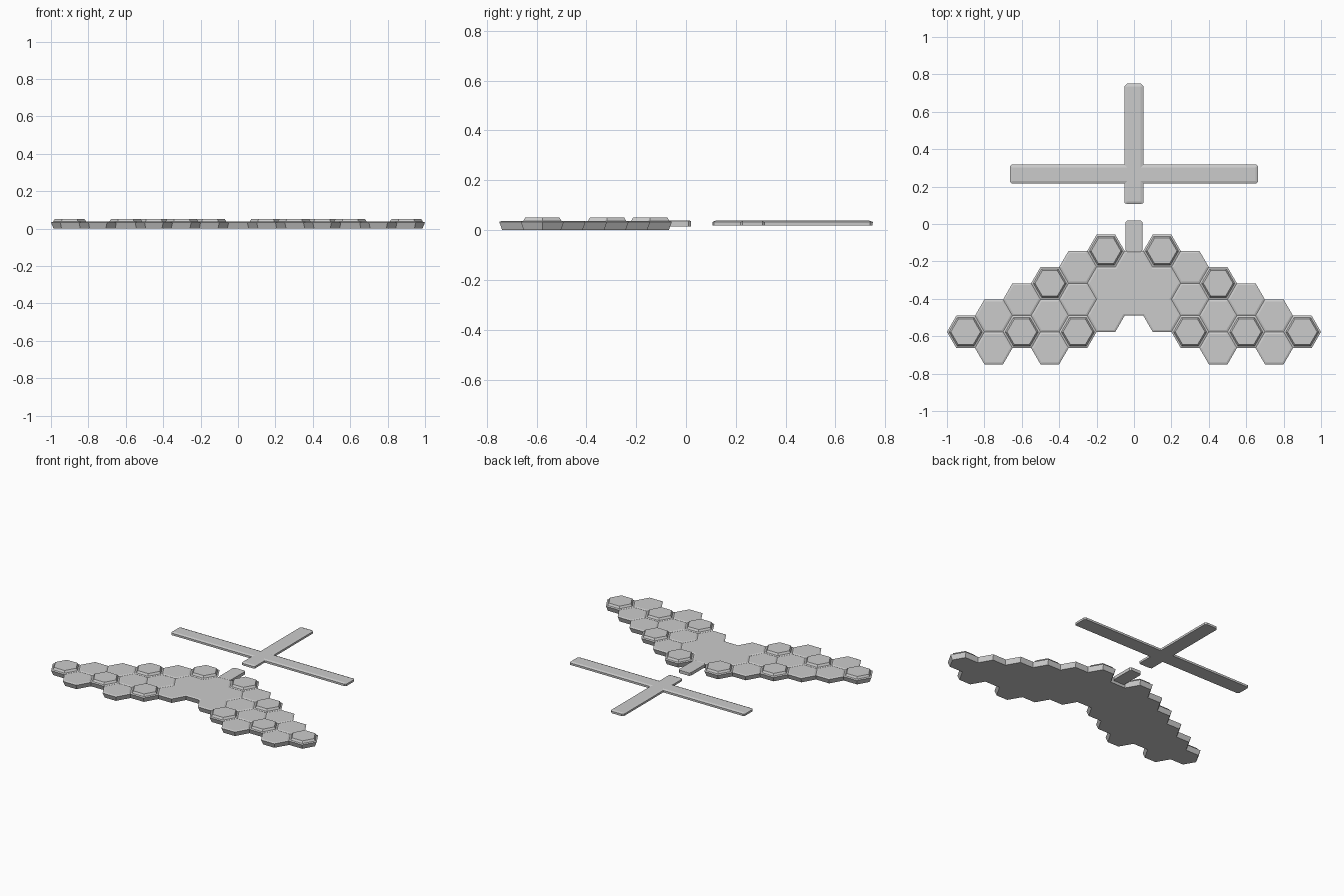
import bpy, bmesh
from math import cos, sin, pi, sqrt

if "Cube" in bpy.data.objects:
    bpy.data.objects.remove(bpy.data.objects["Cube"])

R = 0.1                      # hex circumradius
H = R * sqrt(3) / 2          # hex half height
TOP_Y = -0.75 + 8 * H        # upper edge of the innermost tiles


def set_z(faces, z):
    for v in {v for f in faces for v in f.verts}:
        v.co.z = z


def inset(bm, faces, t, z, single=False):
    """Inset faces (together or one by one) and lift them to height z."""
    if single:
        bmesh.ops.inset_individual(bm, faces=faces, thickness=t, use_even_offset=True)
    else:
        bmesh.ops.inset_region(bm, faces=faces, thickness=t,
                               use_boundary=True, use_even_offset=True)
    set_z(faces, z)


def underside(bm, z, t):
    """Add walls and a bottom to a flat sheet, drawn in by t at the bottom."""
    dup = bmesh.ops.duplicate(bm, geom=bm.verts[:] + bm.edges[:] + bm.faces[:])
    faces = [g for g in dup["geom"] if isinstance(g, bmesh.types.BMFace)]
    bmesh.ops.reverse_faces(bm, faces=faces)
    inset(bm, faces, t, z)


def finish(bm, name):
    bmesh.ops.remove_doubles(bm, verts=bm.verts[:], dist=1e-4)
    bmesh.ops.recalc_face_normals(bm, faces=bm.faces[:])
    me = bpy.data.meshes.new(name)
    bm.to_mesh(me)
    bm.free()
    bpy.context.collection.objects.link(bpy.data.objects.new(name, me))


# Honeycomb wings: tiles per column, raised tiles and the fused middle
counts = {0: 2, 1: 3, 2: 3, 3: 3, 4: 2, 5: 2, 6: 1}
raised = {(1, 0), (3, 0), (2, 2), (4, 1), (6, 0)}
fused = {(0, 0), (0, 1), (1, 1), (1, 2)}
bm = bmesh.new()
groups = {"plain": [], "raised": [], "fused": []}
tag = bm.faces.layers.int.new("kind")
for col in range(-6, 7):
    k = abs(col)
    for row in range(counts[k]):
        cy = TOP_Y - H - (k - 1 if k else 1) * H - 2 * H * row
        vs = [bm.verts.new((1.5 * R * col + R * cos(i * pi / 3),
                            cy + R * sin(i * pi / 3), 0.033)) for i in range(6)]
        f = bm.faces.new(vs)
        f[tag] = 1 if (k, row) in raised else 2 if (k, row) in fused else 0
bmesh.ops.remove_doubles(bm, verts=bm.verts[:], dist=1e-4)
plain, high, middle = [[f for f in bm.faces if f[tag] == n] for n in range(3)]
underside(bm, 0.0, 0.012)
inset(bm, plain, 0.01, 0.037, True)
inset(bm, high, 0.01, 0.037, True)
inset(bm, high, 0.008, 0.051, True)
inset(bm, middle, 0.01, 0.037)
finish(bm, "honeycomb_wings")


def plate(name, half, bottom, wall, top, edge):
    """Flat bar from a right-half outline mirrored in x, with a bevelled top."""
    bm = bmesh.new()
    pts = half + [(-x, y) for x, y in reversed(half)]
    f = bm.faces.new([bm.verts.new((x, y, wall)) for x, y in pts])
    underside(bm, bottom, 0.0005)
    inset(bm, [f], edge, top)
    finish(bm, name)


# Cross with clipped ends
plate("cross", [(0.036, 0.106), (0.05, 0.112), (0.05, 0.217), (0.655, 0.217),
                (0.663, 0.226), (0.663, 0.308), (0.655, 0.317), (0.05, 0.317),
                (0.05, 0.738), (0.038, 0.75)], 0.019, 0.033, 0.038, 0.014)

# Short stem joining the wings
plate("stem", [(0.036, -0.15), (0.045, -0.14), (0.045, 0.01), (0.036, 0.02)],
      0.015, 0.036, 0.038, 0.004)
